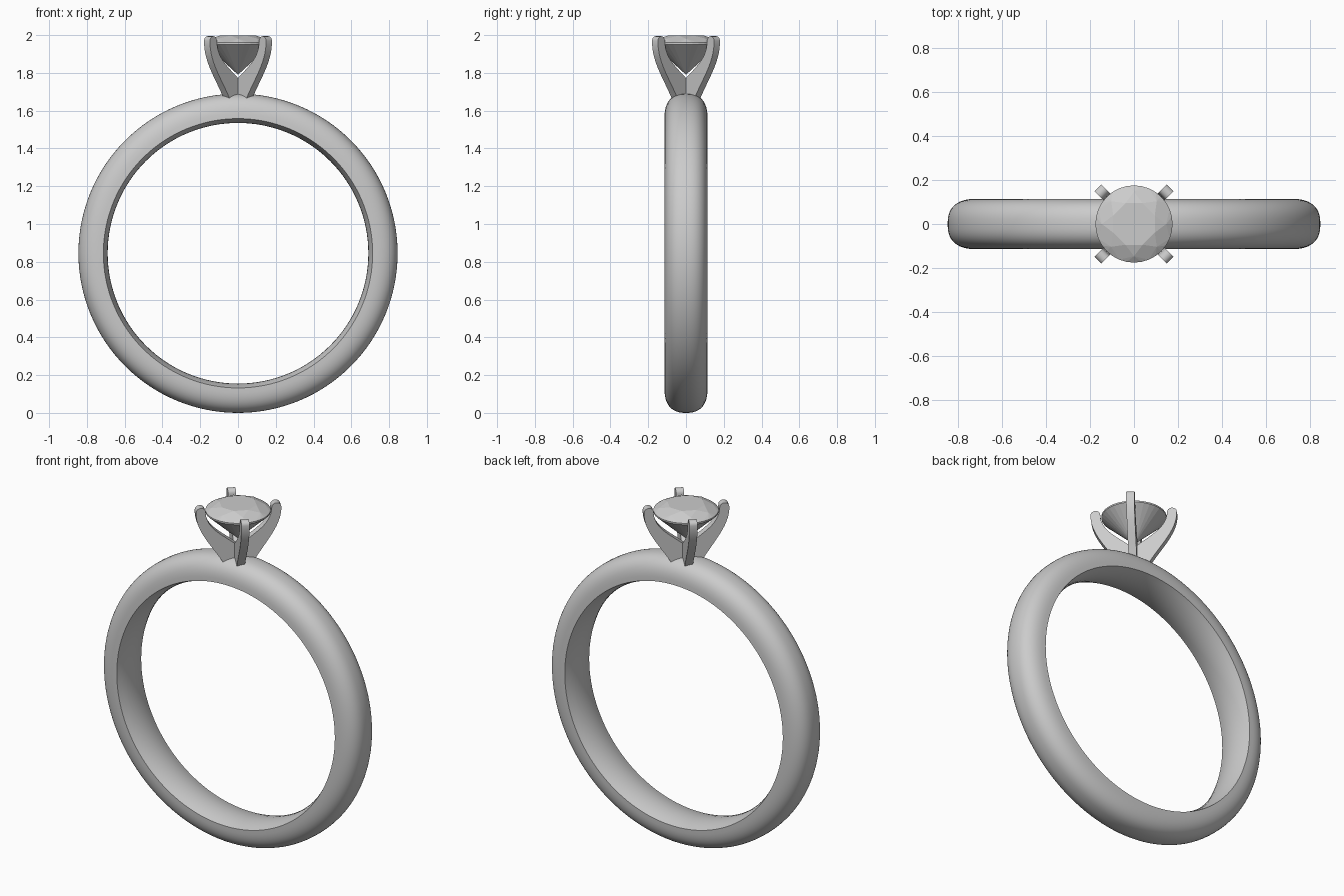
import bpy, bmesh, math
from mathutils import Vector, Matrix

if "Cube" in bpy.data.objects:
    bpy.data.objects.remove(bpy.data.objects["Cube"])


def make_object(name, bm, smooth=None):
    bmesh.ops.recalc_face_normals(bm, faces=bm.faces)
    me = bpy.data.meshes.new(name)
    bm.to_mesh(me)
    bm.free()
    ob = bpy.data.objects.new(name, me)
    bpy.context.collection.objects.link(ob)
    if smooth:
        bpy.ops.object.select_all(action='DESELECT')
        ob.select_set(True)
        bpy.context.view_layer.objects.active = ob
        bpy.ops.object.shade_smooth_by_angle(angle=math.radians(smooth))
    return ob


# Band: rounded outer section, gently domed inner face, revolved about y
CENTRE, SEGMENTS = 0.845, 128
section = []
for i in range(25):
    a = math.pi * i / 24
    c, s = math.cos(a), math.sin(a)
    y = 0.114 * math.copysign(abs(c) ** 0.8, c)
    section.append((y, 0.713 + 0.132 * s ** 0.8 if 0 < i < 24 else 0.713))
for i in range(1, 8):
    t = -1 + i / 4
    section.append((0.114 * t, 0.69 + 0.023 * t * t))

bm = bmesh.new()
rings = []
for k in range(SEGMENTS):
    a = math.tau * k / SEGMENTS
    rings.append([bm.verts.new((r * math.sin(a), y, CENTRE + r * math.cos(a)))
                  for y, r in section])
n = len(section)
for k in range(SEGMENTS):
    p, q = rings[k], rings[(k + 1) % SEGMENTS]
    for i in range(n):
        j = (i + 1) % n
        bm.faces.new((p[i], p[j], q[j], q[i]))
make_object("band", bm, 40)


# Prongs: curved blades in radial planes, meeting on the ring's axis
def bezier(p, steps=14):
    out = []
    for i in range(steps + 1):
        t = i / steps
        u = 1 - t
        out.append(tuple(u**3 * p[0][m] + 3*u*u*t * p[1][m]
                         + 3*u*t*t * p[2][m] + t**3 * p[3][m] for m in (0, 1)))
    return out


outer = bezier([(0.085, 1.665), (0.15, 1.775), (0.235, 1.86), (0.232, 1.97)])
tip = [(0.206 + 0.026 * math.cos(a), 1.97 + 0.024 * math.sin(a))
       for a in [math.pi * i / 8 for i in range(1, 8)]]
inner = bezier([(0.18, 1.97), (0.178, 1.87), (0.09, 1.83), (0.0, 1.755)])
outline = outer + tip + inner + [(0.0, 1.665)]

for k, name in enumerate(["back_right", "back_left", "front_left", "front_right"]):
    bm = bmesh.new()
    face = bm.faces.new([bm.verts.new((r, -0.022, z)) for r, z in outline])
    ext = bmesh.ops.extrude_face_region(bm, geom=[face])
    moved = [v for v in ext["geom"] if isinstance(v, bmesh.types.BMVert)]
    bmesh.ops.translate(bm, verts=moved, vec=(0, 0.044, 0))
    bm.transform(Matrix.Rotation(math.radians(45 + 90 * k), 4, 'Z'))
    make_object(name + "_prong", bm, 30)

# Gem: convex hull of table, crown, girdle, pavilion and culet points
bm = bmesh.new()
for radius, z, count, offset in [(0.102, 1.998, 8, 0.5), (0.146, 1.981, 8, 0),
                                 (0.175, 1.96, 32, 0), (0.175, 1.951, 32, 0),
                                 (0.06, 1.846, 8, 0), (0.0, 1.79, 1, 0)]:
    for i in range(count):
        a = math.tau * (i + offset) / count
        bm.verts.new((radius * math.cos(a), radius * math.sin(a), z))
hull = bmesh.ops.convex_hull(bm, input=bm.verts)
bmesh.ops.dissolve_limit(bm, angle_limit=0.01, verts=bm.verts, edges=bm.edges)
make_object("gem", bm)
